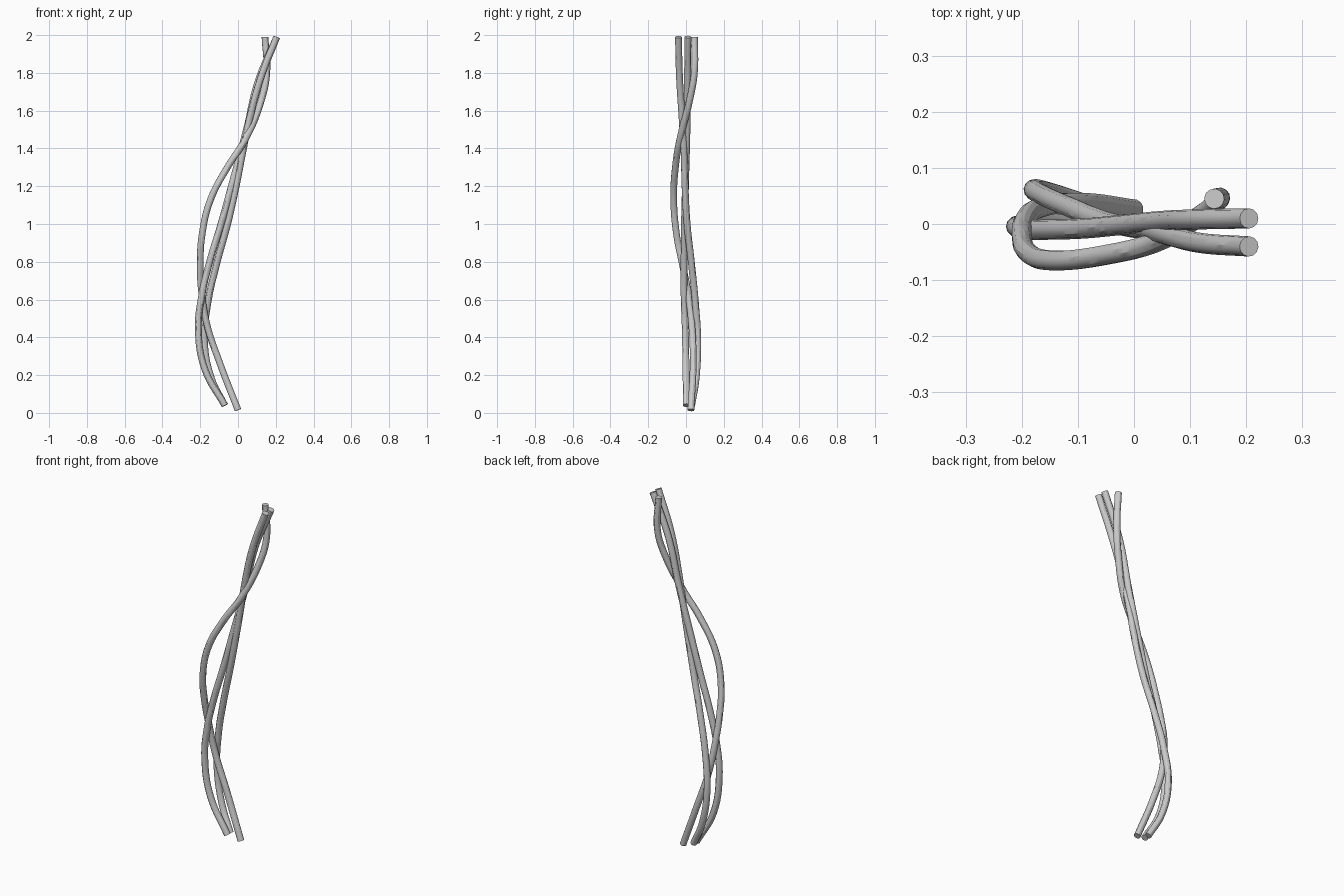
import bpy

RADIUS = 0.018


def strand(name, points):
    """Round tube swept along a smooth path through the points."""
    curve = bpy.data.curves.new(name, 'CURVE')
    curve.dimensions = '3D'
    curve.bevel_depth = RADIUS
    curve.bevel_resolution = 4
    curve.resolution_u = 8
    curve.use_fill_caps = True
    spline = curve.splines.new('BEZIER')
    spline.bezier_points.add(len(points) - 1)
    for bp, co in zip(spline.bezier_points, points):
        bp.co = co
        bp.handle_left_type = bp.handle_right_type = 'AUTO'
    obj = bpy.data.objects.new(name, curve)
    bpy.context.collection.objects.link(obj)
    bpy.ops.object.select_all(action='DESELECT')
    obj.select_set(True)
    bpy.context.view_layer.objects.active = obj
    bpy.ops.object.convert(target='MESH')
    bpy.ops.object.shade_smooth_by_angle()


# nearly planar strand, bulging to the left at the bottom
strand("middle_strand", [
    (0.205, 0.01, 1.99), (0.105, 0.008, 1.75), (0.045, 0.005, 1.5),
    (-0.035, -0.003, 1.2), (-0.09, -0.008, 1.0), (-0.15, -0.01, 0.8),
    (-0.19, -0.01, 0.63), (-0.21, -0.004, 0.45), (-0.175, 0.0, 0.23),
    (-0.07, 0.002, 0.04)])

# strand swinging to the back near the bottom
strand("back_strand", [
    (0.205, -0.04, 1.99), (0.12, -0.034, 1.77), (0.06, -0.02, 1.55),
    (0.025, -0.01, 1.38), (-0.01, -0.005, 1.2), (-0.055, 0.006, 1.0),
    (-0.11, 0.028, 0.8), (-0.16, 0.05, 0.58), (-0.178, 0.062, 0.38),
    (-0.14, 0.053, 0.18), (-0.07, 0.03, 0.04)])

# strand wrapping around the front of the other two
strand("wrapping_strand", [
    (0.143, 0.045, 1.99), (0.152, 0.044, 1.8), (0.122, 0.018, 1.65),
    (0.04, -0.032, 1.45), (-0.05, -0.055, 1.31), (-0.145, -0.065, 1.13),
    (-0.19, -0.05, 0.945), (-0.2, -0.02, 0.79), (-0.195, 0.007, 0.66),
    (-0.165, 0.03, 0.47), (-0.095, 0.038, 0.26), (0.0, 0.026, 0.015)])
